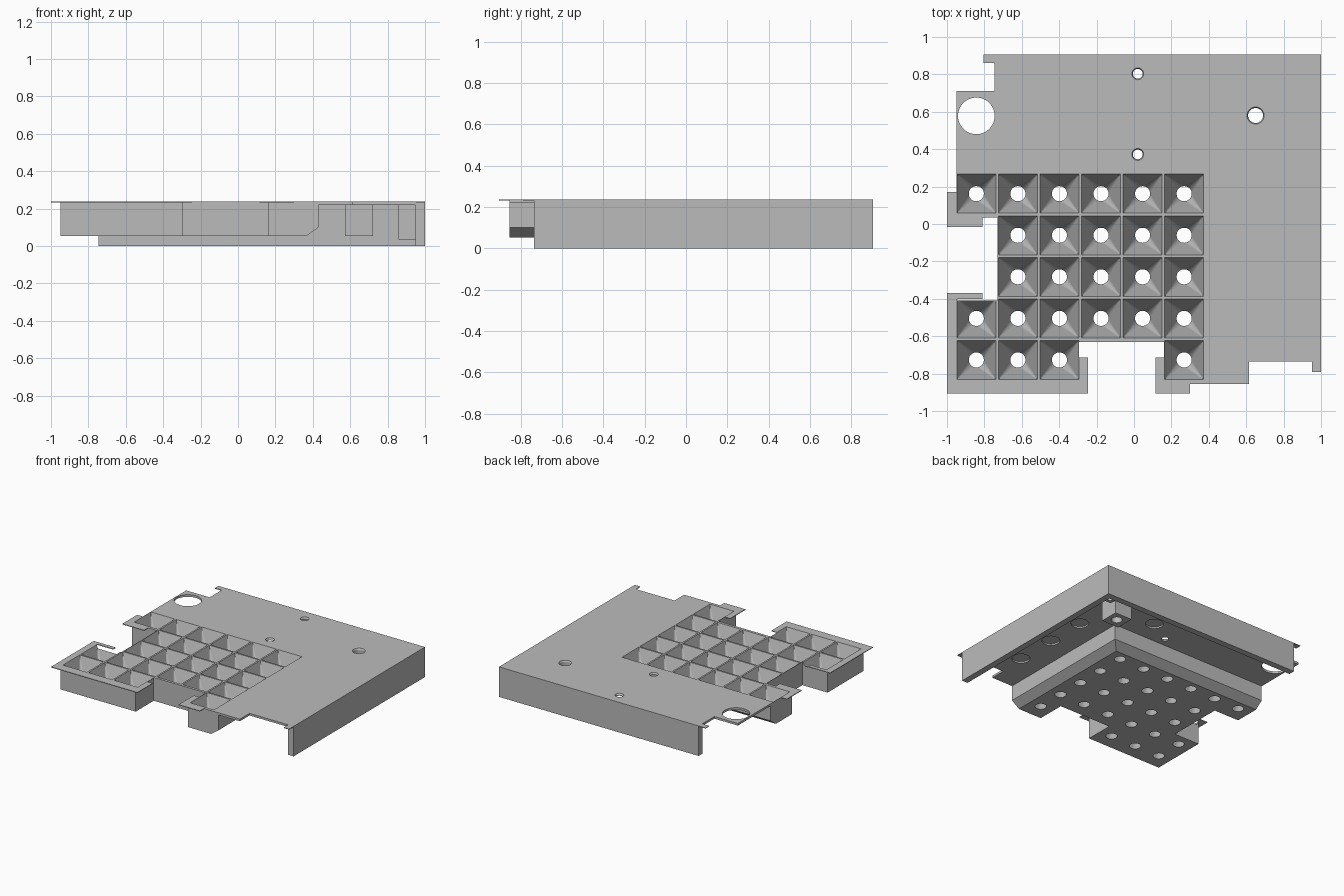
import bpy
import bmesh
from math import cos, sin, pi

cube = bpy.data.objects.get("Cube")
if cube:
    bpy.data.objects.remove(cube)

grey = bpy.data.materials.new("plain_grey")
grey.use_nodes = True
colour = (0.5, 0.5, 0.5, 1)
grey.diffuse_color = colour
grey.node_tree.nodes["Principled BSDF"].inputs["Base Color"].default_value = colour

TOP, LIP, DECK, FLOOR = 0.237, 0.232, 0.22, 0.053


def finish(name, bm):
    bmesh.ops.recalc_face_normals(bm, faces=bm.faces)
    mesh = bpy.data.meshes.new(name)
    bm.to_mesh(mesh)
    bm.free()
    mesh.materials.append(grey)
    obj = bpy.data.objects.new(name, mesh)
    bpy.context.collection.objects.link(obj)
    return obj


def loft(name, rings):
    """Closed solid through a stack of (outline, z) rings."""
    bm = bmesh.new()
    loops = [[bm.verts.new((x, y, z)) for x, y in pts] for pts, z in rings]
    for low, high in zip(loops, loops[1:]):
        for i in range(len(low)):
            j = (i + 1) % len(low)
            bm.faces.new((low[i], low[j], high[j], high[i]))
    bm.faces.new(loops[0])
    bm.faces.new(loops[-1])
    return finish(name, bm)


def rect(x0, x1, y0, y1):
    return [(x0, y0), (x1, y0), (x1, y1), (x0, y1)]


def circle(x, y, r, n=32):
    return [(x + r * cos(2 * pi * i / n), y + r * sin(2 * pi * i / n)) for i in range(n)]


def combine(target, operation, others):
    for other in others:
        mod = target.modifiers.new(other.name, "BOOLEAN")
        mod.operation = operation
        mod.solver = "EXACT"
        mod.object = other
        other.hide_render = True
    bpy.context.view_layer.update()
    graph = bpy.context.evaluated_depsgraph_get()
    mesh = bpy.data.meshes.new_from_object(target.evaluated_get(graph))
    target.modifiers.clear()
    target.data = mesh
    for other in others:
        bpy.data.objects.remove(other)


# Thin top sheet with overhanging lips
sheet = loft("funnel_tray_cover", [([
    (-.805, .905), (1, .905), (1, -.79), (.953, -.79), (.953, -.735),
    (.615, -.735), (.615, -.855), (.3, -.855), (.3, -.905), (.115, -.905),
    (.115, -.715), (.16, -.715), (.16, -.63), (-.295, -.63), (-.295, -.715),
    (-.245, -.715), (-.245, -.905), (-1, -.905), (-1, -.37), (-.81, -.37),
    (-.81, -.41), (-.73, -.41), (-.73, .035), (-.81, .035), (-.81, -.015),
    (-1, -.015), (-1, .17), (-.95, .17), (-.95, .71), (-.745, .71),
    (-.745, .86), (-.805, .86)], z) for z in (LIP, TOP)])

# Thicker deck around the funnel block
inside = LIP + 0.002
deck = loft("deck", [([
    (-.745, .905), (1, .905), (1, -.735), (.615, -.735), (.615, -.855),
    (.4, -.855), (.4, .2), (-.95, .2), (-.95, .71), (-.745, .71)], z)
    for z in (DECK, inside)])

# Funnel block, chamfered underneath along its left and back sides
outline = [(-.95, .3), (.43, .3), (.43, -.855), (.16, -.855), (.16, -.63),
           (-.295, -.63), (-.295, -.855), (-.95, -.855), (-.95, -.41),
           (-.73, -.41), (-.73, .035), (-.95, .035)]
chamfered = [(min(x, .365), min(y, .235)) for x, y in outline]
block = loft("funnel_block", [(chamfered, FLOOR), (outline, .1), (outline, inside)])

# Skirt walls on the left and back sides
skirt = loft("skirt_walls", [([
    (1, -.735), (1, .905), (-.745, .905), (-.745, .855), (.95, .855),
    (.95, -.735)], z) for z in (0, inside)])

# Screw posts
post = loft("screw_post", [(rect(.573, .723, .505, .655), z) for z in (FLOOR, inside)])
corner = loft("corner_post", [(rect(.857, .96, .762, .865), z) for z in (.035, inside)])

combine(sheet, "UNION", [deck, block, skirt, post, corner])

# Square-to-round funnels
PITCH = 0.2222
rows = ["111111", "011111", "011111", "111111", "111001"]
bm = bmesh.new()
for r, row in enumerate(rows):
    for c, used in enumerate(row):
        if used == "1":
            x, y, h = -.843 + c * PITCH, .162 - r * PITCH, .105
            pts = [(px, py, TOP + .002) for px, py in rect(x - h, x + h, y - h, y + h)]
            pts += [(px, py, FLOOR - .003) for px, py in circle(x, y, .039)]
            bmesh.ops.convex_hull(bm, input=[bm.verts.new(p) for p in pts])
funnels = finish("funnel_cutters", bm)

# Through holes with countersunk rims, and blind recesses underneath
cutters = [funnels, loft("large_hole", [(circle(-.843, .578, .098, 48), z) for z in (.2, .3)])]
for x, y, r in ((.02, .803, .026), (.02, .372, .026), (.65, .58, .04)):
    cutters.append(loft("screw_hole", [
        (circle(x, y, r), .01), (circle(x, y, r), TOP - .01),
        (circle(x, y, r + .007), TOP + .002)]))
cutters.append(loft("corner_hole", [(circle(.905, .81, .026), z) for z in (.01, .15)]))
for x, y in ((.635, .15), (.635, -.175), (.635, -.51), (.22, .49)):
    cutters.append(loft("recess", [(circle(x, y, .065), z) for z in (.2, LIP)]))

combine(sheet, "DIFFERENCE", cutters)
sheet.name = "funnel_tray"
